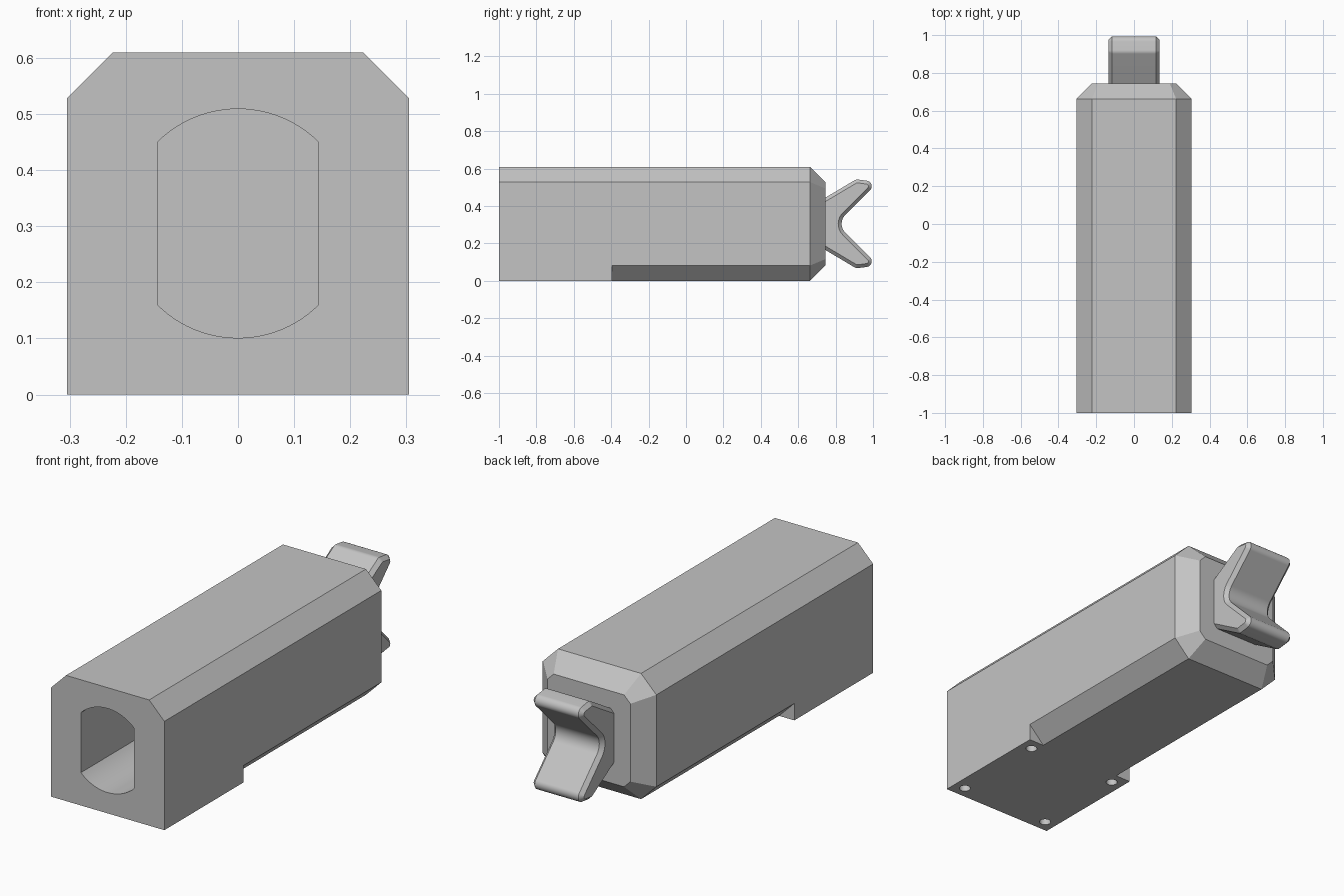
import bpy, bmesh, math
from mathutils import Vector

cube = bpy.data.objects.get("Cube")
if cube:
    bpy.data.objects.remove(cube, do_unlink=True)

HALF, CUT, MID = 0.305, 0.082, 0.305      # body half width, chamfer, centre height
FRONT, STEP, BACK = -1.0, -0.395, 0.745

grey = bpy.data.materials.new("plain grey")
grey.use_nodes = True
colour = (0.55, 0.55, 0.55, 1)
grey.diffuse_color = colour
grey.node_tree.nodes["Principled BSDF"].inputs["Base Color"].default_value = colour


def loft(name, rings):
    """Solid through matching rings of points, capped at both ends."""
    bm = bmesh.new()
    loops = [[bm.verts.new(p) for p in ring] for ring in rings]
    n = len(loops[0])
    for a, b in zip(loops, loops[1:]):
        for i in range(n):
            j = (i + 1) % n
            bm.faces.new((a[i], a[j], b[j], b[i]))
    bm.faces.new(loops[0])
    bm.faces.new(loops[-1][::-1])
    bmesh.ops.recalc_face_normals(bm, faces=bm.faces)
    mesh = bpy.data.meshes.new(name)
    bm.to_mesh(mesh)
    bm.free()
    mesh.materials.append(grey)
    obj = bpy.data.objects.new(name, mesh)
    bpy.context.collection.objects.link(obj)
    return obj


def section(y, half, cut, square_base=False):
    """Square section with cut corners, optionally only at the top."""
    k = half - cut
    pts = [(half, k), (k, half), (-k, half), (-half, k)]
    pts += [(-half, -half), (half, -half)] if square_base else \
        [(-half, -k), (-k, -half), (k, -half), (half, -k)]
    return [(x, y, MID + z) for x, z in pts]


def apply_modifiers(obj):
    bpy.context.view_layer.update()
    deps = bpy.context.evaluated_depsgraph_get()
    mesh = bpy.data.meshes.new_from_object(obj.evaluated_get(deps))
    obj.modifiers.clear()
    obj.data = mesh


def combine(obj, other, operation):
    mod = obj.modifiers.new(operation.lower(), 'BOOLEAN')
    mod.operation, mod.solver, mod.object = operation, 'EXACT', other
    apply_modifiers(obj)
    bpy.data.objects.remove(other, do_unlink=True)


def smooth(obj):
    bpy.ops.object.select_all(action='DESELECT')
    obj.select_set(True)
    bpy.context.view_layer.objects.active = obj
    bpy.ops.object.shade_smooth_by_angle(angle=math.radians(25))


# Body: chamfered block with a square-edged foot at the front
body = loft("body", [section(FRONT, HALF, CUT),
                     section(BACK - CUT, HALF, CUT),
                     section(BACK, HALF - CUT, 0.034)])
foot = loft("foot", [section(FRONT, HALF, CUT, True), section(STEP, HALF, CUT, True)])
combine(body, foot, 'UNION')

# Front socket: round bore with flattened sides
radius, flat = 0.204, 0.143
start = math.acos(flat / radius)
arc = [start + (math.pi - 2 * start) * i / 24 for i in range(25)]
bore = [(radius * math.cos(a), radius * math.sin(a)) for a in arc]
bore += [(-x, -z) for x, z in bore]
socket = loft("socket_cutter", [[(x, y, MID + z) for x, z in bore] for y in (FRONT - 0.1, 0.58)])
combine(body, socket, 'DIFFERENCE')

# Four round holes under the foot
for x in (-0.245, 0.245):
    for y in (-0.94, -0.455):
        circle = [(x + 0.026 * math.cos(math.tau * i / 24),
                   y + 0.026 * math.sin(math.tau * i / 24)) for i in range(24)]
        hole = loft("hole_cutter", [[(u, v, z) for u, v in circle] for z in (-0.05, 0.1)])
        combine(body, hole, 'DIFFERENCE')
smooth(body)


def fillet(corners, steps=10):
    """Round each (y, z, radius) corner of a closed outline."""
    out = []
    for i, (y, z, r) in enumerate(corners):
        p = Vector((y, z))
        if not r:
            out.append(p)
            continue
        a = (Vector(corners[i - 1][:2]) - p).normalized()
        b = (Vector(corners[(i + 1) % len(corners)][:2]) - p).normalized()
        half = a.angle(b) / 2
        centre = p + (a + b).normalized() * r / math.sin(half)
        first = p + a * r / math.tan(half) - centre
        last = p + b * r / math.tan(half) - centre
        for s in range(steps + 1):
            out.append(centre + first.lerp(last, s / steps).normalized() * r)
    return out


# Rear fork: V-notched tail with chamfered rims
upper = [(0.715, 0.122, 0), (0.91, 0.238, 0.03), (1.0275, 0.2225, 0.03)]
outline = upper + [(0.805, 0, 0.065)] + [(y, -z, r) for y, z, r in reversed(upper)]
outline = fillet(outline)
fork = loft("rear_fork", [[(x, p.x, MID + p.y) for p in outline] for x in (-0.135, 0.135)])
rim = fork.modifiers.new("rim", 'BEVEL')
rim.width, rim.segments = 0.018, 1
rim.limit_method, rim.angle_limit = 'ANGLE', math.radians(75)
apply_modifiers(fork)
smooth(fork)
